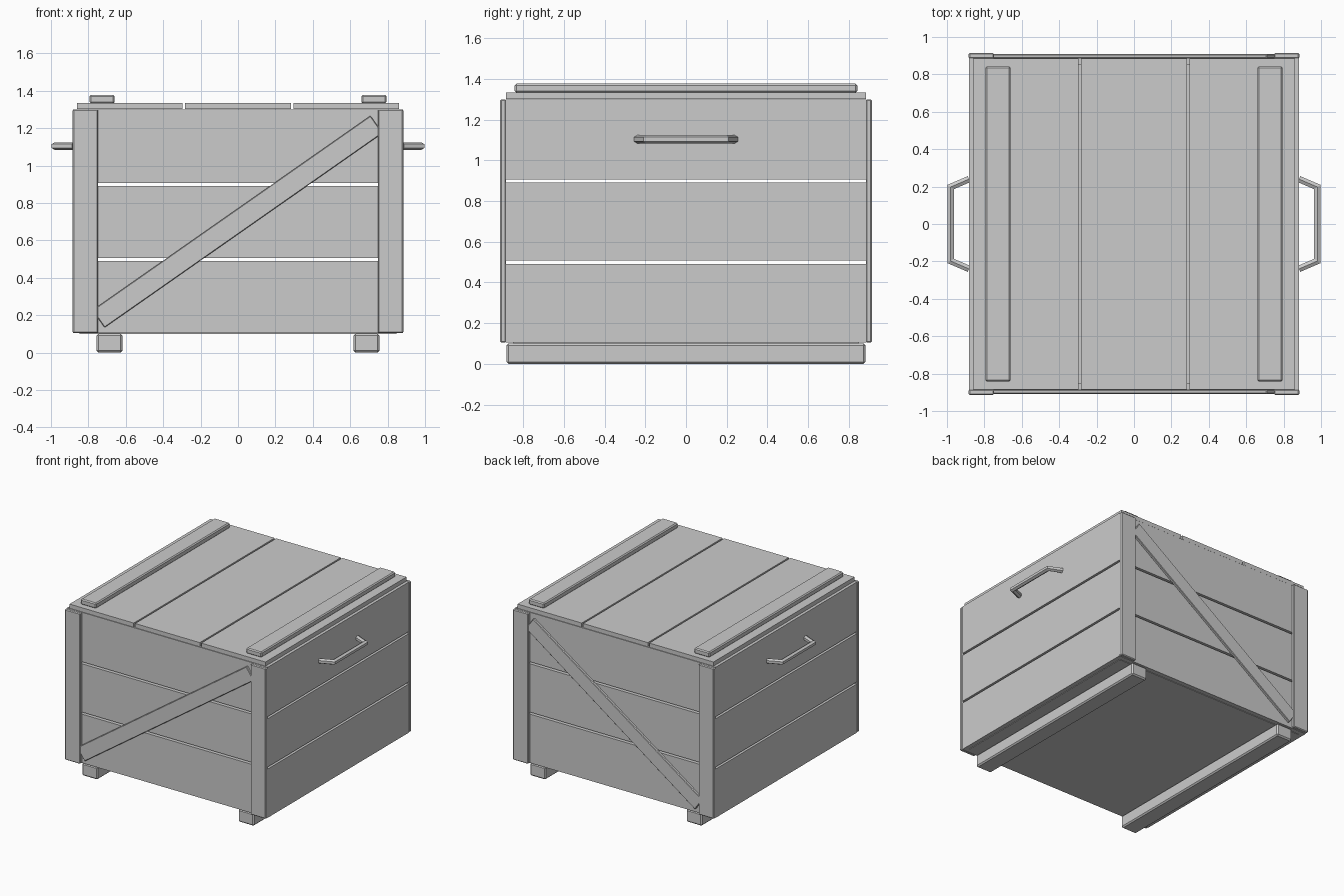
import bpy, bmesh, math
from mathutils import Matrix, Vector

if "Cube" in bpy.data.objects:
    bpy.data.objects.remove(bpy.data.objects["Cube"])


def box(name, lo, hi, bevel=0.0, rot_y=0.0):
    """Box between two corners, optionally turned about its own y axis."""
    lo, hi = Vector(lo), Vector(hi)
    size, mid = hi - lo, (lo + hi) / 2
    bm = bmesh.new()
    bmesh.ops.create_cube(bm, size=1, matrix=Matrix.Diagonal((*size, 1)))
    if bevel:
        bmesh.ops.bevel(bm, geom=bm.edges[:], offset=bevel, segments=1,
                        affect='EDGES', profile=0.5)
    me = bpy.data.meshes.new(name)
    bm.to_mesh(me)
    bm.free()
    ob = bpy.data.objects.new(name, me)
    ob.location = mid
    ob.rotation_euler = (0, rot_y, 0)
    bpy.context.collection.objects.link(ob)
    return ob


def span(s, a, b):
    """Interval a..b on side s (+1 or -1), in rising order."""
    return sorted((s * a, s * b))


def handle(name, s, r=0.02, sides=6):
    """Bent bar: hexagonal section mitred along a four-point path."""
    path = [Vector(p) for p in ((0.882, -0.24), (0.98, -0.198),
                                (0.98, 0.198), (0.882, 0.24))]
    bm = bmesh.new()
    rings = []
    for i, p in enumerate(path):
        dirs = []
        if i > 0:
            dirs.append((p - path[i - 1]).normalized())
        if i < len(path) - 1:
            dirs.append((path[i + 1] - p).normalized())
        t = sum(dirs, Vector((0, 0))).normalized()
        n = Vector((t.y, -t.x)) / t.dot(dirs[0])
        ring = []
        for k in range(sides):
            a = 2 * math.pi * k / sides + math.pi / 6
            q = p + n * (r * math.cos(a))
            ring.append(bm.verts.new((s * q.x, q.y, 1.104 + r * math.sin(a))))
        rings.append(ring)
    for a, b in zip(rings, rings[1:]):
        for k in range(sides):
            j = (k + 1) % sides
            bm.faces.new((a[k], a[j], b[j], b[k]))
    bm.faces.new(rings[0])
    bm.faces.new(rings[-1])
    bmesh.ops.recalc_face_normals(bm, faces=bm.faces[:])
    me = bpy.data.meshes.new(name)
    bm.to_mesh(me)
    bm.free()
    bpy.context.collection.objects.link(bpy.data.objects.new(name, me))


# Wall planks: three rows with open gaps on all four sides
rows = [(0.104, 0.491), (0.507, 0.891), (0.907, 1.30)]
for i, (z0, z1) in enumerate(rows):
    for s, side in ((-1, "front"), (1, "back")):
        y0, y1 = span(s, 0.85, 0.887)
        box(f"{side}_plank_{i}", (-0.882, y0, z0), (0.882, y1, z1))
    for s, side in ((-1, "left"), (1, "right")):
        x0, x1 = span(s, 0.847, 0.882)
        box(f"{side}_plank_{i}", (x0, -0.85, z0), (x1, 0.85, z1))

# Floor panel
box("floor", (-0.847, -0.85, 0.10), (0.847, 0.85, 0.135))

# Corner posts and diagonal braces on front and back
lo, hi = Vector((-0.746, 0.18)), Vector((0.741, 1.22))
mid, half = (lo + hi) / 2, (hi - lo).length / 2
angle = math.atan2(hi.y - lo.y, hi.x - lo.x)
for s, side in ((-1, "front"), (1, "back")):
    y0, y1 = span(s, 0.885, 0.914)
    for sx, end in ((-1, "left"), (1, "right")):
        x0, x1 = span(sx, 0.748, 0.884)
        box(f"{side}_{end}_post", (x0, y0, 0.104), (x1, y1, 1.30), 0.006)
    y0, y1 = span(s, 0.885, 0.908)
    box(f"{side}_brace", (mid.x - half, y0, mid.y - 0.057),
        (mid.x + half, y1, mid.y + 0.057), 0.004, -angle)

# Lid planks
for i, (x0, x1) in enumerate([(-0.861, -0.297), (-0.284, 0.284), (0.297, 0.861)]):
    box(f"lid_plank_{i}", (x0, -0.885, 1.302), (x1, 0.885, 1.335))

# Lid battens, feet and handles on both sides
for s, side in ((-1, "left"), (1, "right")):
    x0, x1 = span(s, 0.659, 0.795)
    box(f"{side}_lid_batten", (x0, -0.842, 1.333), (x1, 0.842, 1.377), 0.008)
    x0, x1 = span(s, 0.618, 0.756)
    box(f"{side}_foot", (x0, -0.882, 0.0), (x1, 0.882, 0.101), 0.01)
    handle(f"{side}_handle", s)
